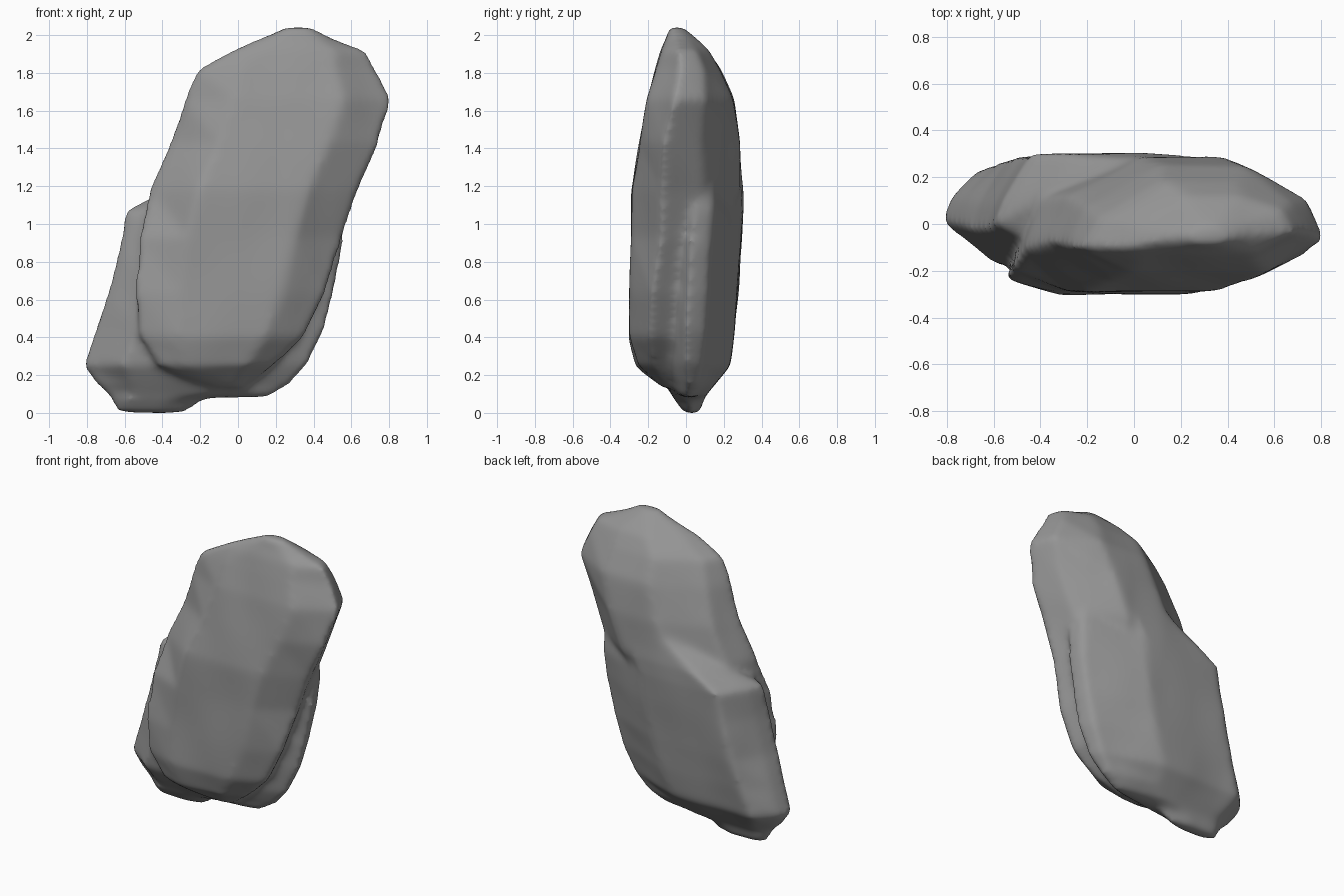
import bpy
import bmesh
from mathutils import Vector, noise

if "Cube" in bpy.data.objects:
    bpy.data.objects.remove(bpy.data.objects["Cube"])

stone = bpy.data.materials.new("grey stone")
stone.use_nodes = True
stone.diffuse_color = (0.3, 0.3, 0.3, 1)
bsdf = stone.node_tree.nodes["Principled BSDF"]
bsdf.inputs["Base Color"].default_value = (0.3, 0.3, 0.3, 1)
bsdf.inputs["Roughness"].default_value = 0.9


def add_slab(bm, slices, front, back, blunt, inset):
    """Loft eight-sided slices; front and back give the corner positions across the width."""
    rings = []
    for z, x0, x1, y0, y1, tip0, tip1 in slices:
        w = x1 - x0
        h = blunt * (y1 - y0)  # half the breadth of the blunt tips
        step = inset * w
        outline = [(x0, tip0 - h), (x0 + front[0] * w, y0), (x0 + front[1] * w, y0),
                   (x1, tip1 - h), (x1 - step, tip1 + h),
                   (x0 + back[1] * w, y1), (x0 + back[0] * w, y1), (x0 + step, tip0 + h)]
        rings.append([bm.verts.new((x, y, z)) for x, y in outline])
    for a, b in zip(rings, rings[1:]):
        for i in range(8):
            j = (i + 1) % 8
            bm.faces.new((a[i], b[i], b[j], a[j]))
    bm.faces.new(rings[0])
    bm.faces.new(rings[-1])


# Slices: height, left x, right x, front y, back y, left tip y, right tip y
main_slab = [
    (2.005, .24, .39, -.085, -.015, -.05, -.05),
    (1.95, .10, .52, -.10, .05, -.05, -.02),
    (1.89, -.04, .68, -.13, .12, -.06, .01),
    (1.79, -.215, .735, -.16, .18, -.04, .03),
    (1.63, -.285, .825, -.205, .25, -.01, .02),
    (1.4, -.365, .75, -.245, .285, .02, -.02),
    (1.15, -.47, .64, -.285, .295, .0, -.02),
    (.9, -.53, .56, -.29, .2, -.1, -.04),
    (.6, -.55, .47, -.298, .15, -.15, -.1),
    (.37, -.53, .36, -.302, .1, -.16, -.12),
    (.22, -.43, .2, -.26, .08, -.16, -.11),
    (.1, -.13, .03, -.13, .0, -.07, -.07),
]
back_slab = [
    (1.34, -.03, .42, .18, .28, .23, .22),
    (1.15, -.38, .55, .04, .3, .15, .1),
    (1.04, -.595, .57, -.1, .3, .05, .09),
    (.85, -.632, .56, -.16, .29, .03, .07),
    (.6, -.695, .515, -.19, .275, .03, .06),
    (.4, -.76, .455, -.19, .255, .05, .05),
    (.22, -.82, .375, -.175, .23, .06, .04),
    (.12, -.75, .29, -.11, .15, .04, .04),
    (.06, -.69, .17, -.07, .1, .03, .02),
    (.04, -.68, -.17, -.06, .09, .03, .02),
    (-.03, -.645, -.28, -.01, .07, .03, .03),
]

bm = bmesh.new()
add_slab(bm, main_slab, (.24, .76), (.36, .68), .19, .07)
add_slab(bm, back_slab, (.18, .6), (.13, .64), .12, .03)
bmesh.ops.recalc_face_normals(bm, faces=bm.faces)
mesh = bpy.data.meshes.new("rock")
bm.to_mesh(mesh)
bm.free()
rock = bpy.data.objects.new("rock", mesh)
bpy.context.collection.objects.link(rock)

# Fuse the slabs and wear down their edges
remesh = rock.modifiers.new("fuse", 'REMESH')
remesh.mode = 'VOXEL'
remesh.voxel_size = 0.02
wear = rock.modifiers.new("wear", 'SMOOTH')
wear.factor = 0.5
wear.iterations = 14
bpy.context.view_layer.update()
graph = bpy.context.evaluated_depsgraph_get()
worn = bpy.data.meshes.new_from_object(rock.evaluated_get(graph))
rock.modifiers.clear()
rock.data = worn
worn.name = "rock"

# Gentle dents
for v in worn.vertices:
    v.co += v.normal * 0.01 * noise.noise(Vector((v.co.x * 4, v.co.y * 4, v.co.z * 2.2)))

# Rest the stone on the ground
lowest = min(v.co.z for v in worn.vertices)
for v in worn.vertices:
    v.co.z -= lowest

worn.materials.clear()
worn.materials.append(stone)
for p in worn.polygons:
    p.material_index = 0
    p.use_smooth = True
